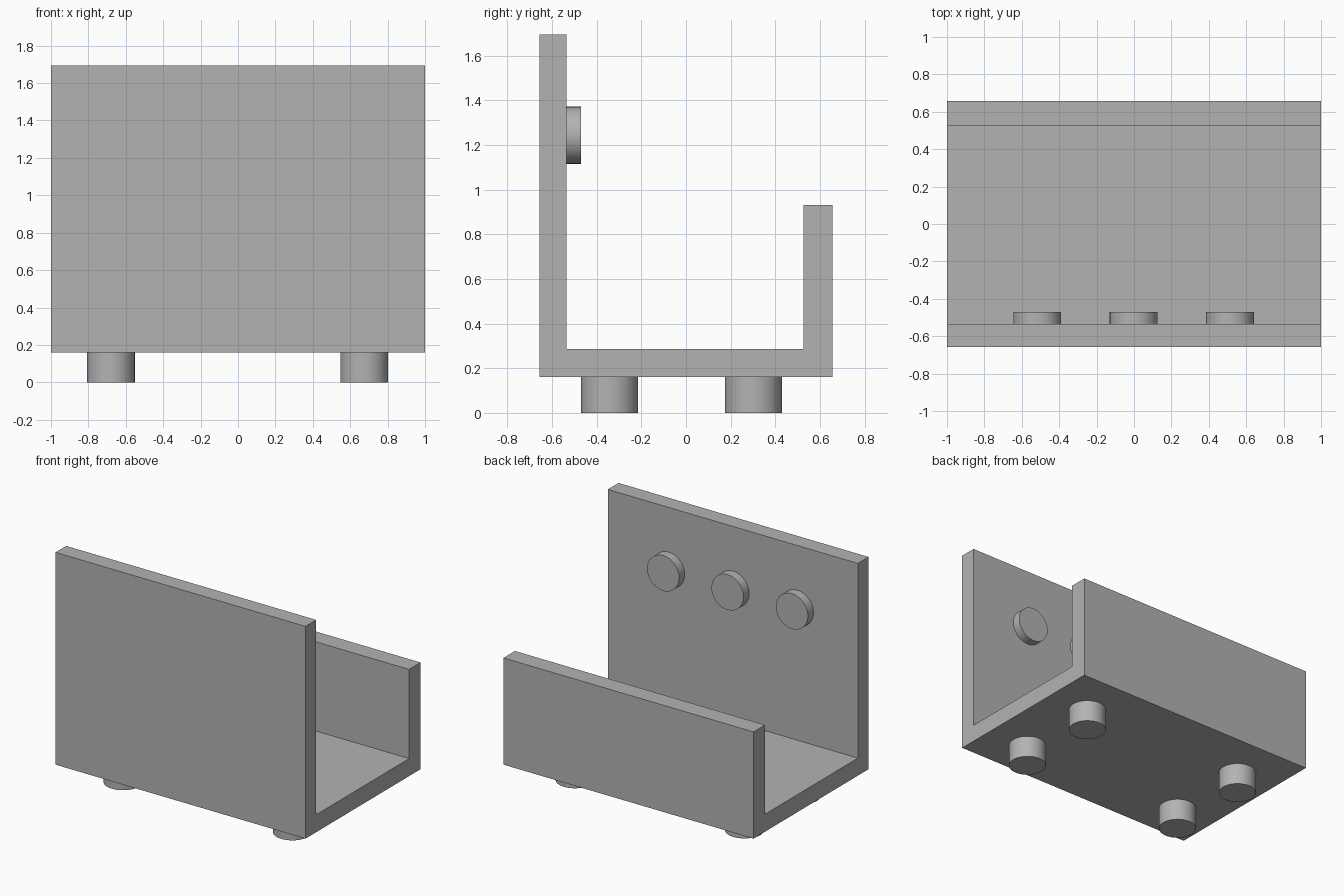
import bpy
import bmesh
from math import radians
from mathutils import Matrix

cube = bpy.data.objects.get("Cube")
if cube:
    bpy.data.objects.remove(cube, do_unlink=True)

grey = bpy.data.materials.new("plain grey")
grey.use_nodes = True
color = (0.45, 0.45, 0.45, 1)
grey.diffuse_color = color
grey.node_tree.nodes["Principled BSDF"].inputs["Base Color"].default_value = color


def add_object(name, bm):
    bmesh.ops.recalc_face_normals(bm, faces=bm.faces)
    mesh = bpy.data.meshes.new(name)
    bm.to_mesh(mesh)
    bm.free()
    mesh.materials.append(grey)
    obj = bpy.data.objects.new(name, mesh)
    bpy.context.collection.objects.link(obj)
    return obj


def add_disc(name, center, radius, depth, tilt=0):
    bm = bmesh.new()
    bmesh.ops.create_cone(bm, cap_ends=True, segments=64, radius1=radius,
                          radius2=radius, depth=depth,
                          matrix=Matrix.Translation(center) @ Matrix.Rotation(radians(tilt), 4, "X"))
    # Smooth round side, flat caps
    for face in bm.faces:
        face.smooth = len(face.verts) == 4
    for edge in bm.edges:
        edge.smooth = all(f.smooth for f in edge.link_faces)
    return add_object(name, bm)


# Holder body: uneven U profile (y, z) extruded across the width
profile = [(-0.657, 0.16), (0.657, 0.16), (0.657, 0.932), (0.526, 0.932),
           (0.526, 0.287), (-0.535, 0.287), (-0.535, 1.695), (-0.657, 1.695)]
bm = bmesh.new()
section = bm.faces.new([bm.verts.new((-1, y, z)) for y, z in profile])
extruded = bmesh.ops.extrude_face_region(bm, geom=[section], use_keep_orig=True)
moved = [v for v in extruded["geom"] if isinstance(v, bmesh.types.BMVert)]
bmesh.ops.translate(bm, verts=moved, vec=(2, 0, 0))
add_object("holder_body", bm)

# Four round feet
for side, x in (("right", -0.68), ("left", 0.675)):
    for end, y in (("front", -0.342), ("back", 0.302)):
        add_disc(f"{end}_{side}_foot", (x, y, 0.08), 0.128, 0.16)

# Three round studs on the inside of the tall wall
for name, x in (("right", -0.517), ("middle", -0.002), ("left", 0.513)):
    add_disc(f"{name}_stud", (x, -0.504, 1.244), 0.128, 0.066, tilt=90)
